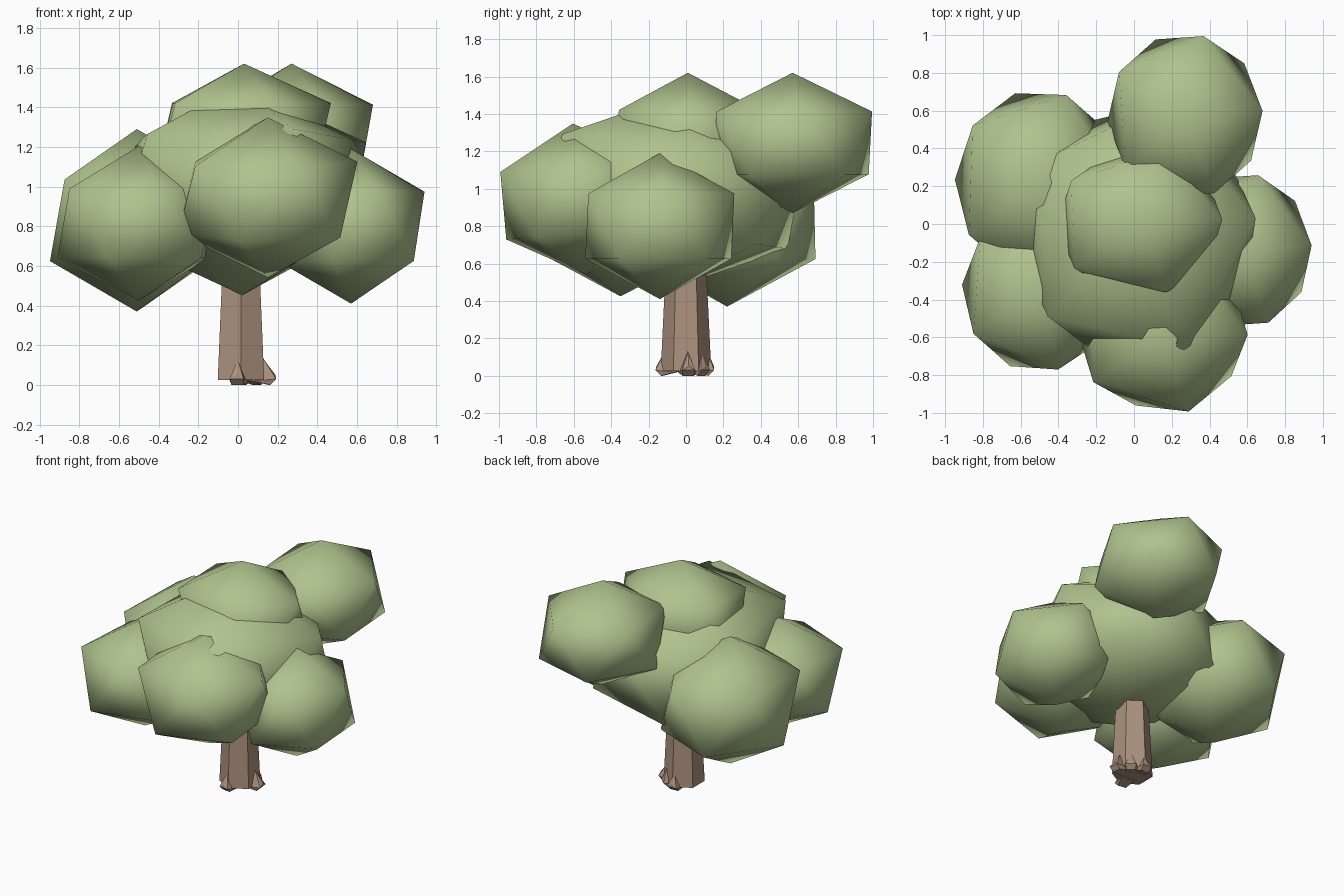
import bpy, bmesh, math
from mathutils import Vector

cube = bpy.data.objects.get("Cube")
if cube:
    bpy.data.objects.remove(cube, do_unlink=True)


def make_material(name, rgb):
    mat = bpy.data.materials.new(name)
    mat.use_nodes = True
    colour = (*rgb, 1.0)
    mat.diffuse_color = colour
    mat.node_tree.nodes["Principled BSDF"].inputs["Base Color"].default_value = colour
    return mat


LEAF = make_material("leaf_green", (0.43, 0.55, 0.27))
BARK = make_material("bark_brown", (0.41, 0.29, 0.21))


def finish(name, bm, mat, smooth):
    bmesh.ops.recalc_face_normals(bm, faces=bm.faces[:])
    mesh = bpy.data.meshes.new(name)
    for face in bm.faces:
        face.smooth = smooth
    bm.to_mesh(mesh)
    bm.free()
    mesh.materials.append(mat)
    obj = bpy.data.objects.new(name, mesh)
    bpy.context.collection.objects.link(obj)
    return obj


def leaf_clump(name, centre, size, turn=0, lean=0):
    """Soft-shaded twenty-sided clump, stretched along each axis."""
    bm = bmesh.new()
    bmesh.ops.create_icosphere(bm, subdivisions=1, radius=1)
    obj = finish(name, bm, LEAF, True)
    obj.location = centre
    obj.scale = size
    obj.rotation_euler = (math.radians(lean), 0, math.radians(turn))


# Crown
leaf_clump("crown_core", (0.015, -0.06, 0.985), (0.71, 0.77, 0.535), 6, lean=-6)
leaf_clump("crown_top", (0.03, 0.01, 1.26), (0.49, 0.44, 0.36), 2)
leaf_clump("clump_front", (0.15, -0.57, 0.945), (0.505, 0.48, 0.405), 0, lean=5)
leaf_clump("clump_left", (0.57, -0.14, 0.80), (0.415, 0.46, 0.39), 4)
leaf_clump("clump_right_front", (-0.50, -0.35, 0.815), (0.46, 0.485, 0.39), -4)
leaf_clump("clump_right_back", (-0.51, 0.22, 0.83), (0.49, 0.55, 0.46), -2)
leaf_clump("clump_back", (0.27, 0.57, 1.245), (0.46, 0.49, 0.375), 4)

# Trunk: tapered hexagon with a corner to the front
TRUNK_X = 0.015
bm = bmesh.new()
rings = []
for z, radius in ((0.025, 0.135), (0.30, 0.122), (0.75, 0.10)):
    ring = []
    for k in range(6):
        a = math.radians(60 * k + 30)
        ring.append(bm.verts.new((TRUNK_X + radius * math.cos(a), radius * math.sin(a), z)))
    rings.append(ring)
for low, high in zip(rings, rings[1:]):
    for k in range(6):
        n = (k + 1) % 6
        bm.faces.new((low[k], low[n], high[n], high[k]))
bm.faces.new(rings[0][::-1])
bm.faces.new(rings[-1])
finish("trunk", bm, BARK, False)


def root(name, angle, reach):
    """Small pointed spur hugging the foot of the trunk."""
    a = math.radians(angle)
    out = Vector((math.cos(a), math.sin(a), 0))
    side = Vector((-out.y, out.x, 0))
    foot = Vector((TRUNK_X, 0, 0))
    bm = bmesh.new()
    for r, s, z in ((0.06, 0, 0.14), (0.115, 0, 0.13), (0.05, 0.05, 0.02),
                    (0.05, -0.05, 0.02), (reach, 0.035, 0.03),
                    (reach, -0.035, 0.03), (reach, 0, 0.05), (reach - 0.03, 0.03, 0),
                    (reach - 0.03, -0.03, 0)):
        bm.verts.new(foot + out * r + side * s + Vector((0, 0, z)))
    bmesh.ops.convex_hull(bm, input=bm.verts[:])
    finish(name, bm, BARK, False)


root("root_left", 5, 0.175)
root("root_back_left", 46, 0.145)
root("root_back", 92, 0.15)
root("root_front", -98, 0.16)
